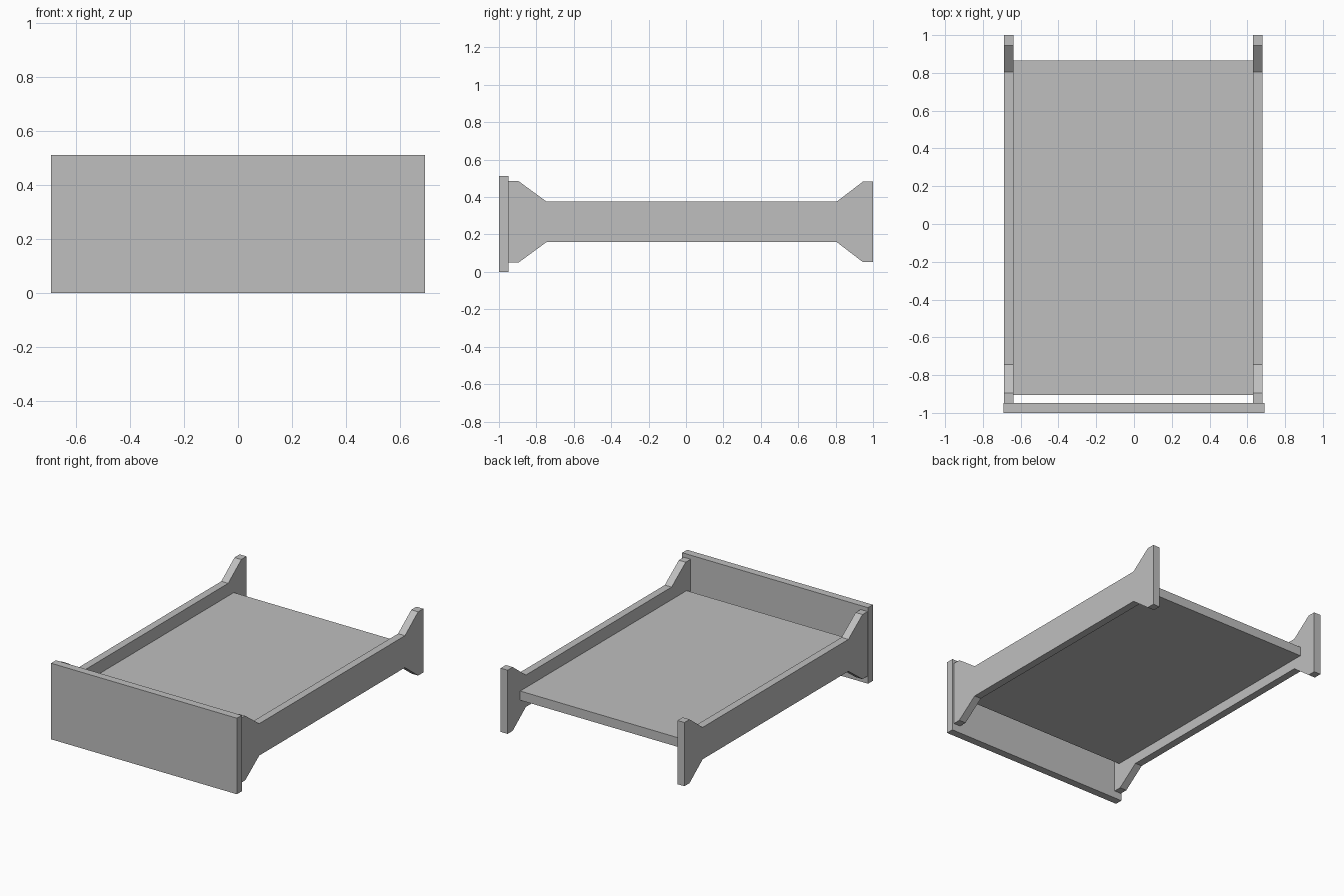
import bpy
import bmesh

if "Cube" in bpy.data.objects:
    bpy.data.objects.remove(bpy.data.objects["Cube"], do_unlink=True)

# Single plain grey finish
grey = bpy.data.materials.new("plain_grey")
grey.use_nodes = True
colour = (0.52, 0.52, 0.52, 1)
grey.diffuse_color = colour
grey.node_tree.nodes["Principled BSDF"].inputs["Base Color"].default_value = colour


def extrude_profile(name, profile, x0, x1):
    """Extrude a (y, z) outline along x from x0 to x1."""
    bm = bmesh.new()
    face = bm.faces.new([bm.verts.new((x0, y, z)) for y, z in profile])
    result = bmesh.ops.extrude_face_region(bm, geom=[face])
    moved = [v for v in result["geom"] if isinstance(v, bmesh.types.BMVert)]
    bmesh.ops.translate(bm, verts=moved, vec=(x1 - x0, 0, 0))
    bmesh.ops.recalc_face_normals(bm, faces=bm.faces)
    mesh = bpy.data.meshes.new(name)
    bm.to_mesh(mesh)
    bm.free()
    mesh.materials.append(grey)
    obj = bpy.data.objects.new(name, mesh)
    bpy.context.collection.objects.link(obj)
    return obj


def box(name, x0, x1, y0, y1, z0, z1):
    return extrude_profile(name, [(y0, z0), (y1, z0), (y1, z1), (y0, z1)], x0, x1)


# Side rails with flared ends that form the legs and posts
rail_top = [(-0.95, 0.485), (-0.895, 0.485), (-0.745, 0.375),
            (0.805, 0.375), (0.945, 0.482), (1.0, 0.482)]
rail_bottom = [(y, 0.535 - z) for y, z in reversed(rail_top)]
rail = rail_top + rail_bottom
extrude_profile("left_side_rail", rail, 0.629, 0.68)
extrude_profile("right_side_rail", rail, -0.688, -0.637)

# Front board and the platform between the rails
box("front_board", -0.692, 0.692, -1.0, -0.948, 0.0, 0.512)
box("platform", -0.637, 0.629, -0.905, 0.865, 0.228, 0.29)
